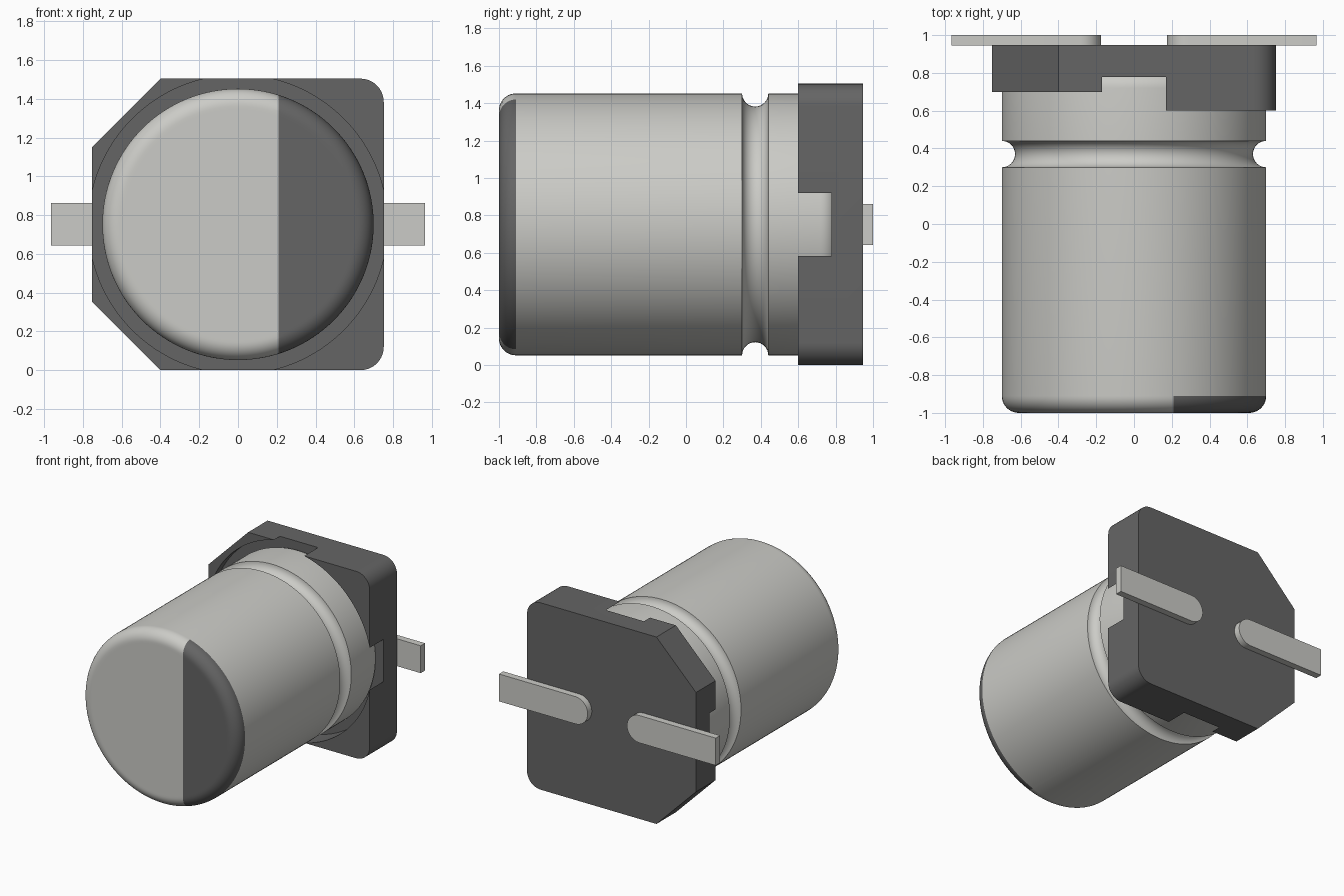
import bpy, bmesh
from math import sin, cos, pi, radians

if "Cube" in bpy.data.objects:
    bpy.data.objects.remove(bpy.data.objects["Cube"])

AXIS_Z = 0.752   # height of the can's axis
HALF = 0.752     # half width of the base
SEG = 128


def material(name, colour):
    m = bpy.data.materials.new(name)
    m.diffuse_color = (*colour, 1)
    m.use_nodes = True
    m.node_tree.nodes["Principled BSDF"].inputs["Base Color"].default_value = m.diffuse_color
    return m


light = material("light_metal", (0.6, 0.6, 0.57))
dark = material("dark_plastic", (0.13, 0.13, 0.13))


def arc(cx, cy, r, a0, a1, n):
    """Points on an arc, angles in degrees."""
    return [(cx + r * cos(radians(a0 + (a1 - a0) * i / n)),
             cy + r * sin(radians(a0 + (a1 - a0) * i / n))) for i in range(n + 1)]


def finish(bm, name, mats, angle=30):
    bmesh.ops.recalc_face_normals(bm, faces=bm.faces)
    mesh = bpy.data.meshes.new(name)
    bm.to_mesh(mesh)
    bm.free()
    for m in mats:
        mesh.materials.append(m)
    ob = bpy.data.objects.new(name, mesh)
    bpy.context.collection.objects.link(ob)
    smooth(ob, angle)
    return ob


def smooth(ob, angle=30):
    bpy.ops.object.select_all(action='DESELECT')
    ob.select_set(True)
    bpy.context.view_layer.objects.active = ob
    bpy.ops.object.shade_smooth_by_angle(angle=radians(angle))


def prism(name, outline, y0, y1, mat):
    """Extrude an (x, z) outline, relative to the axis, along y."""
    bm = bmesh.new()
    face = bm.faces.new([bm.verts.new((x, y0, AXIS_Z + z)) for x, z in outline])
    ext = bmesh.ops.extrude_face_region(bm, geom=[face])["geom"]
    bmesh.ops.translate(bm, vec=(0, y1 - y0, 0),
                        verts=[g for g in ext if isinstance(g, bmesh.types.BMVert)])
    return finish(bm, name, [mat])


def cut(ob, cutter):
    mod = ob.modifiers.new("cut", 'BOOLEAN')
    mod.operation = 'DIFFERENCE'
    mod.solver = 'EXACT'
    mod.object = cutter
    bpy.context.view_layer.objects.active = ob
    bpy.ops.object.modifier_apply(modifier=mod.name)
    bpy.data.objects.remove(cutter)


# Can: lathed (y, radius) profile with rounded ends and a crimp groove
profile = [(-1.0, 0.595)]
profile += arc(-0.91, 0.61, 0.09, 180, 90, 10)
profile += arc(0.37, 0.70, 0.07, 180, 360, 16)
profile += arc(0.72, 0.61, 0.09, 90, 0, 8)
bm = bmesh.new()
rings = [[bm.verts.new((r * cos(2 * pi * i / SEG), y, AXIS_Z + r * sin(2 * pi * i / SEG)))
          for i in range(SEG)] for y, r in profile]
for a, b in zip(rings, rings[1:]):
    for i in range(SEG):
        j = (i + 1) % SEG
        bm.faces.new((a[i], a[j], b[j], b[i]))
bm.faces.new(rings[0])
bm.faces.new(rings[-1])

# Polarity marking: split the front cap at x = 0.21 and darken the right part
cap = [f for f in bm.faces if f.calc_center_median().y < -0.909]
geom = cap + list({e for f in cap for e in f.edges}) + list({v for f in cap for v in f.verts})
bmesh.ops.bisect_plane(bm, geom=geom, dist=1e-5, plane_co=(0.21, 0, 0), plane_no=(1, 0, 0))
for f in bm.faces:
    c = f.calc_center_median()
    if c.y < -0.909 and c.x > 0.21:
        f.material_index = 1
finish(bm, "can", [light, dark], 40)

# Base: square with two chamfered left corners and two rounded right corners
R = 0.12
k = HALF - R
outline = [(-HALF, 0.40), (-HALF, -0.40), (-0.40, -HALF)]
outline += arc(k, -k, R, -90, 0, 10) + arc(k, k, R, 0, 90, 10) + [(-0.40, HALF)]
base = prism("base", outline, 0.60, 0.947, dark)

# Round seat breaks through the four sides, leaving four corner posts
cut(base, prism("seat_cutter", arc(0, 0, 0.771, 0, 360, SEG)[:-1], 0.4, 0.777, dark))
# The two left posts are shorter
cut(base, prism("step_cutter", [(-1, -1), (0, -1), (0, 1), (-1, 1)], 0.4, 0.70, dark))
smooth(base)

# Leads: flat strips with a rounded inner end
for side, s in (("left", -1), ("right", 1)):
    shape = [(0.965, 0.11)] + arc(0.285, 0, 0.11, 90, 270, 16) + [(0.965, -0.11)]
    prism(side + "_lead", [(s * x, z) for x, z in shape], 0.945, 1.0, light)
